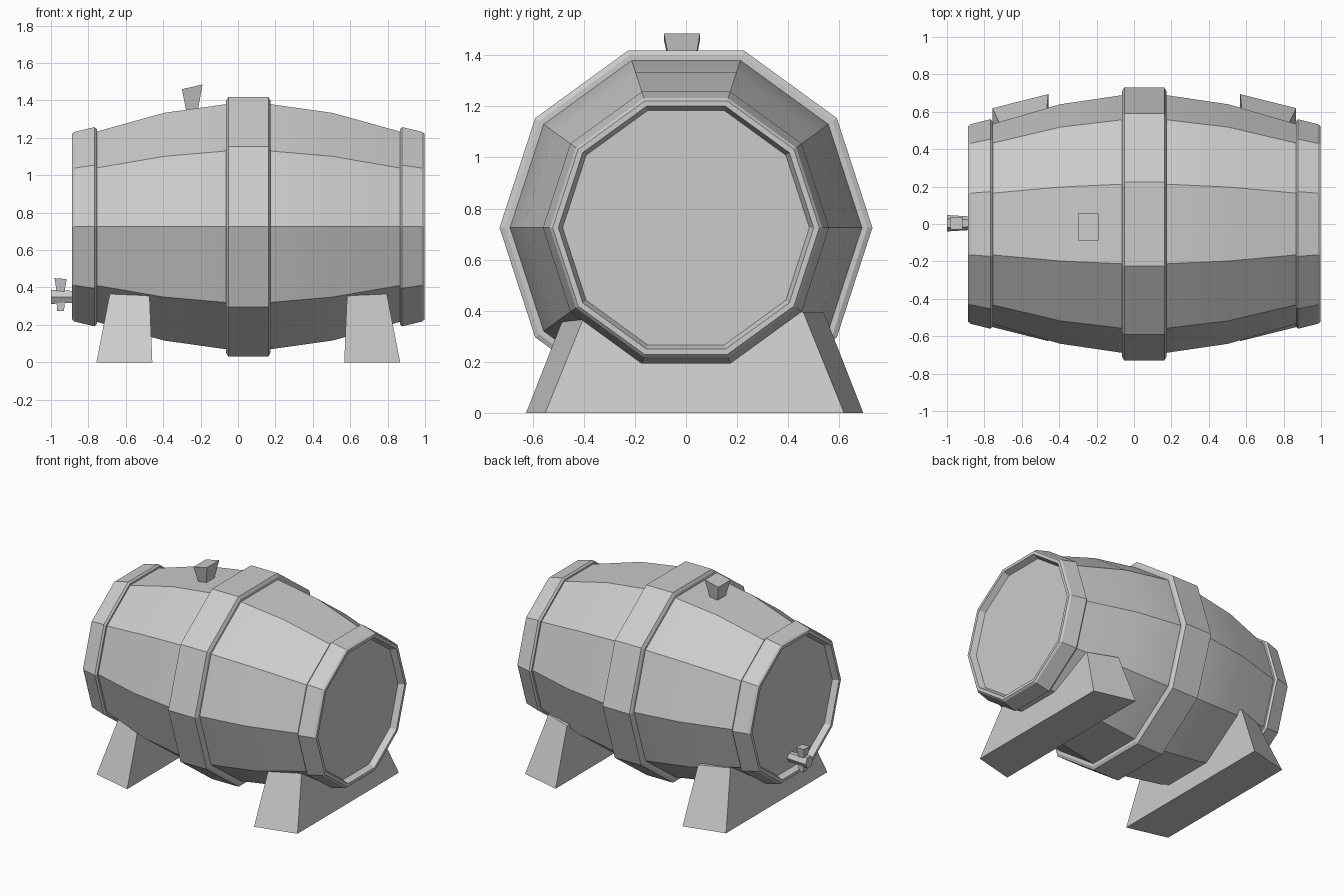
import bpy, bmesh, math

cube = bpy.data.objects.get("Cube")
if cube:
    bpy.data.objects.remove(cube)

grey = bpy.data.materials.new("plain grey")
grey.use_nodes = True
grey.diffuse_color = (0.6, 0.6, 0.6, 1)
grey.node_tree.nodes["Principled BSDF"].inputs["Base Color"].default_value = grey.diffuse_color

MID_X, AXIS_Z, SIDES = 0.055, 0.725, 10


def finish(name, bm, smooth=False):
    bmesh.ops.recalc_face_normals(bm, faces=bm.faces)
    mesh = bpy.data.meshes.new(name)
    bm.to_mesh(mesh)
    bm.free()
    mesh.materials.append(grey)
    obj = bpy.data.objects.new(name, mesh)
    bpy.context.collection.objects.link(obj)
    if smooth:
        bpy.ops.object.select_all(action="DESELECT")
        obj.select_set(True)
        bpy.context.view_layer.objects.active = obj
        bpy.ops.object.shade_smooth_by_angle(angle=math.radians(25))
    return obj


def lathe(name, profile, closed, center=(MID_X, 0, AXIS_Z), sides=SIDES, smooth=False):
    """Turn (x, radius) points around an axis along x; closed joins the profile into a ring."""
    bm = bmesh.new()
    rings = []
    for x, r in profile:
        turns = [2 * math.pi * i / sides for i in range(sides)]
        rings.append([bm.verts.new((center[0] + x, center[1] + r * math.cos(a),
                                    center[2] + r * math.sin(a))) for a in turns])
    pairs = list(zip(rings, rings[1:]))
    if closed:
        pairs.append((rings[-1], rings[0]))
    for a, b in pairs:
        for i in range(sides):
            j = (i + 1) % sides
            bm.faces.new((a[i], a[j], b[j], b[i]))
    if not closed:
        bm.faces.new(rings[0])
        bm.faces.new(rings[-1])
    return finish(name, bm, smooth)


def wedge(name, bottom, top):
    """Six-sided block from four bottom and four top corners."""
    bm = bmesh.new()
    low = [bm.verts.new(p) for p in bottom]
    high = [bm.verts.new(p) for p in top]
    bm.faces.new(low)
    bm.faces.new(high)
    for i in range(4):
        j = (i + 1) % 4
        bm.faces.new((low[i], low[j], high[j], high[i]))
    return finish(name, bm)


def rect(x0, x1, y0, y1, z0, z1):
    """Corners of a rectangle whose height runs from z0 to z1 along x."""
    return [(x0, y0, z0), (x1, y0, z1), (x1, y1, z1), (x0, y1, z0)]


# Staved body with flat heads set back inside the rims
half = [(0.9, 0.485), (0.9, 0.515), (0.81, 0.535), (0.45, 0.64), (0.11, 0.69)]
lathe("barrel_body", half + [(-x, r) for x, r in reversed(half)], False, smooth=True)

# Hoops: chamfered band in the middle, tapered rims at both ends
lathe("middle_hoop", [(-0.118, 0.66), (-0.118, 0.71), (-0.107, 0.73),
                      (0.107, 0.73), (0.118, 0.71), (0.118, 0.66)], True)
for side, name in ((1, "left_rim"), (-1, "right_rim")):
    rim = [(0.88, 0.475), (0.942, 0.5), (0.942, 0.522), (0.93, 0.533),
           (0.822, 0.56), (0.81, 0.548), (0.81, 0.5)]
    lathe(name, [(side * x, r) for x, r in rim], True)

# Trestle feet, wider toward the middle of the barrel
for side, name in ((1, "left_foot"), (-1, "right_foot")):
    def trapezoid(inner, outer, z):
        corners = []
        for (x, w), order in ((inner, (-1, 1)), (outer, (1, -1))):
            corners += [(MID_X + side * x, 0.034 + s * w, z) for s in order]
        return corners
    wedge(name, trapezoid((0.513, 0.66), (0.812, 0.585), 0),
          trapezoid((0.53, 0.505), (0.735, 0.425), 0.395))

# Bung on top
wedge("bung", rect(-0.275, -0.215, -0.058, 0.03, 1.335, 1.345),
      rect(-0.3, -0.19, -0.087, 0.055, 1.46, 1.485))

# Tap with a flared handle and a short spout
lathe("tap_body", [(-0.055, 0.044), (0.17, 0.03)], False, (-0.945, 0.004, 0.35), 6)
wedge("tap_handle", rect(-0.967, -0.931, -0.016, 0.024, 0.36, 0.36),
      rect(-0.981, -0.916, -0.03, 0.038, 0.45, 0.445))
wedge("tap_spout", rect(-0.967, -0.93, -0.016, 0.024, 0.274, 0.274),
      rect(-0.972, -0.925, -0.02, 0.028, 0.35, 0.35))
